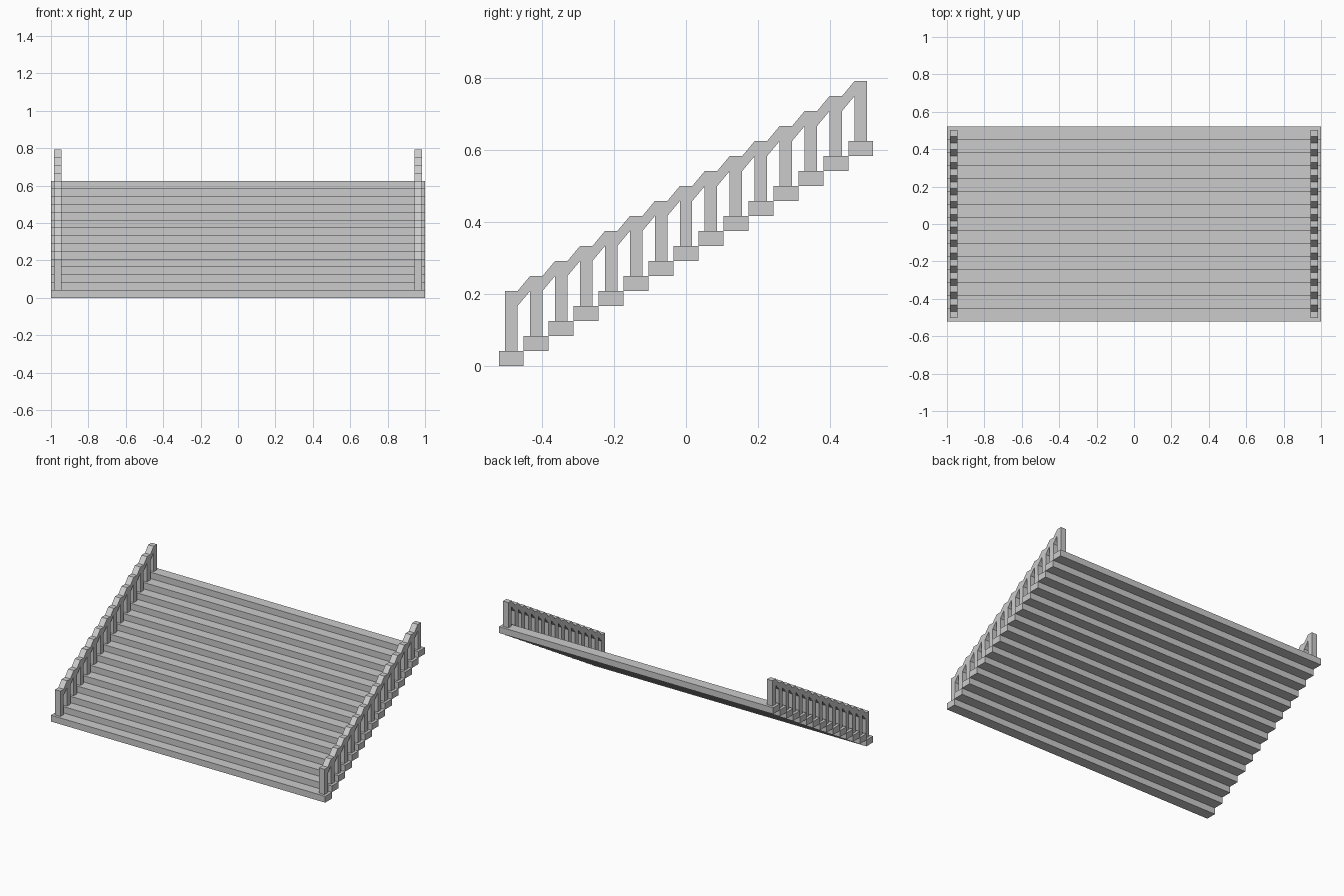
import bpy
import bmesh

if "Cube" in bpy.data.objects:
    bpy.data.objects.remove(bpy.data.objects["Cube"], do_unlink=True)

STEPS = 15
RUN = 0.0694           # depth of one tread
RISE = 0.0417          # height of one tread
FRONT = -STEPS * RUN / 2
RAIL_HEIGHT = 4 * RISE
POST_HALF = RUN / 4

stone = bpy.data.materials.new("grey stone")
stone.use_nodes = True
grey = (0.6, 0.6, 0.6, 1)
stone.diffuse_color = grey
stone.node_tree.nodes["Principled BSDF"].inputs["Base Color"].default_value = grey


def extrude_profile(name, outline, x0, x1):
    """Solid made by sweeping a (y, z) outline from x0 to x1."""
    bm = bmesh.new()
    face = bm.faces.new([bm.verts.new((x0, y, z)) for y, z in outline])
    swept = bmesh.ops.extrude_face_region(bm, geom=[face])["geom"]
    verts = [g for g in swept if isinstance(g, bmesh.types.BMVert)]
    bmesh.ops.translate(bm, verts=verts, vec=(x1 - x0, 0, 0))
    bmesh.ops.recalc_face_normals(bm, faces=bm.faces)
    mesh = bpy.data.meshes.new(name)
    bm.to_mesh(mesh)
    bm.free()
    mesh.materials.append(stone)
    obj = bpy.data.objects.new(name, mesh)
    bpy.context.collection.objects.link(obj)
    return obj


# Treads: full-width slabs touching edge to edge
for i in range(STEPS):
    y, z = FRONT + i * RUN, i * RISE
    extrude_profile(f"step_{i + 1}",
                    [(y, z), (y + RUN, z), (y + RUN, z + RISE), (y, z + RISE)], -1, 1)

# Railing outline: stepped handrail on top, one post standing on each tread
top, underside = [], []
for i in range(STEPS):
    mid = FRONT + (i + 0.5) * RUN
    near, far = mid - POST_HALF, mid + POST_HALF
    base = (i + 1) * RISE
    crest = base + RAIL_HEIGHT
    top += [(near, crest), (far, crest)]
    if i > 0:
        underside.append((near, crest - RISE))
    underside += [(near, base), (far, base)]
    if i < STEPS - 1:
        underside.append((far, crest - RISE))
railing = top + underside[::-1]

for side, x0, x1 in (("left", 0.943, 0.983), ("right", -0.983, -0.943)):
    extrude_profile(f"{side}_railing", railing, x0, x1)
